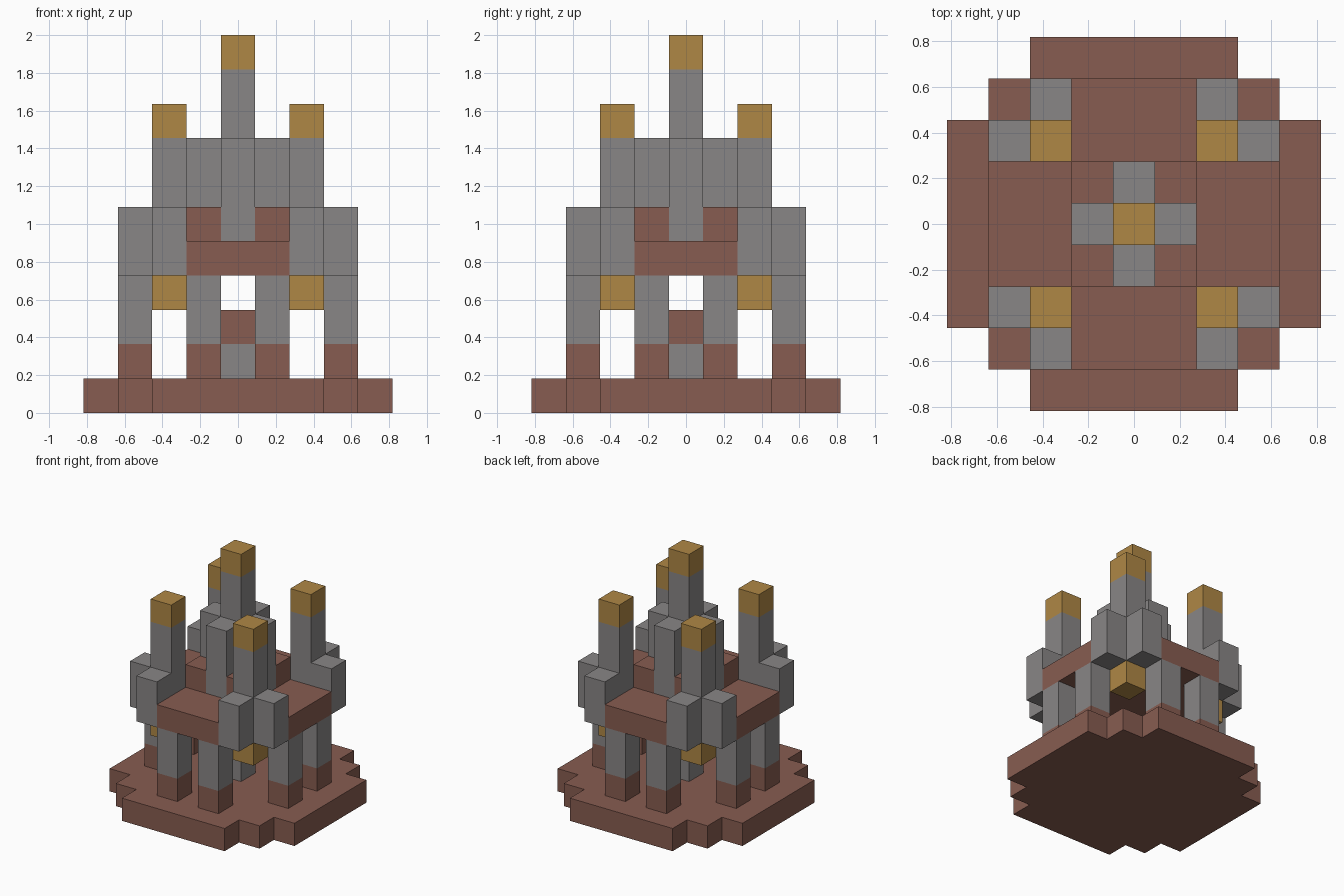
import bpy
import bmesh

UNIT = 2 / 11  # edge of one building block

cube = bpy.data.objects.get("Cube")
if cube:
    bpy.data.objects.remove(cube, do_unlink=True)


def make_material(name, rgb):
    mat = bpy.data.materials.new(name)
    mat.use_nodes = True
    colour = (*rgb, 1)
    mat.diffuse_color = colour
    mat.node_tree.nodes["Principled BSDF"].inputs["Base Color"].default_value = colour
    return mat


STONE = make_material("grey stone", (0.25, 0.24, 0.24))
BRICK = make_material("red brown brick", (0.245, 0.108, 0.082))
GOLD = make_material("gold", (0.43, 0.245, 0.06))


def turn(points, quarters):
    """Rotate plan points about the centre by quarter turns."""
    for _ in range(quarters):
        points = [(-y, x) for x, y in points]
    return points


def ring(points):
    """Close a quarter outline into a four-fold symmetric one."""
    return [p for q in range(4) for p in turn(points, q)]


def square(x, y):
    return [(x - .5, y - .5), (x + .5, y - .5), (x + .5, y + .5), (x - .5, y + .5)]


def prism(name, outline, low, high, mat):
    """Extrude a plan outline between two block levels."""
    bm = bmesh.new()
    face = bm.faces.new([bm.verts.new((x * UNIT, y * UNIT, low * UNIT)) for x, y in outline])
    top = bmesh.ops.extrude_face_region(bm, geom=[face], use_keep_orig=True)["geom"]
    verts = [v for v in top if isinstance(v, bmesh.types.BMVert)]
    bmesh.ops.translate(bm, verts=verts, vec=(0, 0, (high - low) * UNIT))
    bmesh.ops.recalc_face_normals(bm, faces=bm.faces)
    mesh = bpy.data.meshes.new(name)
    bm.to_mesh(mesh)
    bm.free()
    mesh.materials.append(mat)
    bpy.context.collection.objects.link(bpy.data.objects.new(name, mesh))


# Stepped round base and the cross-shaped upper floor
prism("base", ring([(4.5, -2.5), (4.5, 2.5), (3.5, 2.5), (3.5, 3.5), (2.5, 3.5)]), 0, 1, BRICK)
prism("upper_floor", ring([(3.5, -1.5), (3.5, 1.5), (1.5, 1.5)]), 4, 5, BRICK)

# Pedestal in the middle of the ground floor
prism("pedestal", square(0, 0), 1, 2, STONE)
prism("pedestal_top", square(0, 0), 2, 3, BRICK)

# Central spire with its cross-shaped buttresses
prism("spire_buttress", ring([(1.5, -.5), (1.5, .5), (.5, .5)]), 5, 8, STONE)
prism("spire", square(0, 0), 8, 10, STONE)
prism("spire_cap", square(0, 0), 10, 11, GOLD)

bracket = [(1.5, 1.5), (3.5, 1.5), (3.5, 2.5), (2.5, 2.5), (2.5, 3.5), (1.5, 3.5)]
for q in range(4):
    # Pair of legs on each side
    for side in (-1, 1):
        leg = turn(square(3, side), q)
        prism("leg_foot", leg, 1, 2, BRICK)
        prism("leg", leg, 2, 4, STONE)
    # Corner turret with hanging lantern and gold cap
    turret = turn(square(2, 2), q)
    prism("corner_lantern", turret, 3, 4, GOLD)
    prism("corner_bracket", turn(bracket, q), 4, 6, STONE)
    prism("turret", turret, 6, 8, STONE)
    prism("turret_cap", turret, 8, 9, GOLD)
    # Low block between the spire buttresses
    prism("spire_footing", turn(square(1, 1), q), 5, 6, BRICK)
